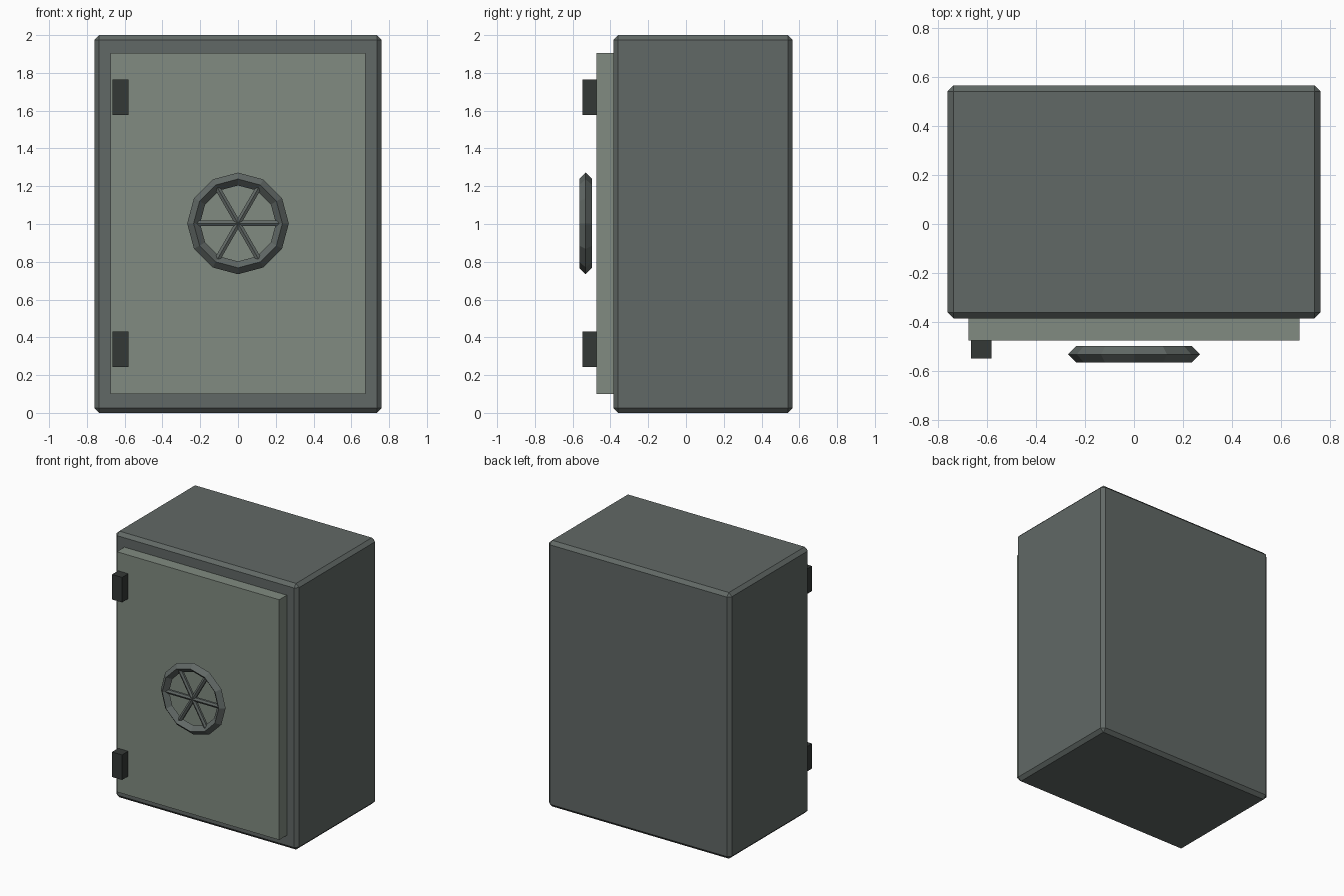
import bpy
from math import radians

if "Cube" in bpy.data.objects:
    bpy.data.objects.remove(bpy.data.objects["Cube"])


def material(name, rgb):
    m = bpy.data.materials.new(name)
    m.diffuse_color = (*rgb, 1)
    m.use_nodes = True
    m.node_tree.nodes["Principled BSDF"].inputs["Base Color"].default_value = m.diffuse_color
    return m


STEEL = material("steel", (0.12, 0.14, 0.132))
PANEL = material("door_panel", (0.22, 0.26, 0.22))
DARK = material("dark_metal", (0.034, 0.04, 0.037))


def box(name, lo, hi, mat):
    bpy.ops.mesh.primitive_cube_add(size=1, location=[(a + b) / 2 for a, b in zip(lo, hi)])
    o = bpy.context.object
    o.name = name
    o.scale = [b - a for a, b in zip(lo, hi)]
    bpy.ops.object.transform_apply(location=False, rotation=False, scale=True)
    o.data.materials.append(mat)
    return o


# Cabinet body with chamfered edges
body = box("body", (-0.76, -0.385, 0), (0.76, 0.565, 2), STEEL)
bevel = body.modifiers.new("chamfer", "BEVEL")
bevel.width = 0.025
bevel.segments = 1

# Door slab
box("door", (-0.675, -0.475, 0.1), (0.675, -0.385, 1.905), PANEL)

# Hinge blocks
for name, z in (("lower_hinge", 0.337), ("upper_hinge", 1.671)):
    box(name, (-0.664, -0.548, z - 0.094), (-0.58, -0.473, z + 0.094), DARK)

# Handwheel rim: 12-sided ring with a diamond section
WHEEL = (0, -0.531, 1.003)
bpy.ops.mesh.primitive_torus_add(major_radius=0.235, minor_radius=0.034,
                                 major_segments=12, minor_segments=4,
                                 location=WHEEL, rotation=(radians(90), 0, 0))
rim = bpy.context.object
rim.name = "wheel_rim"
rim.data.materials.append(STEEL)

# Handwheel spokes: three bars crossing at the centre
for i in range(3):
    bpy.ops.mesh.primitive_cylinder_add(vertices=6, radius=0.017, depth=0.45,
                                        location=WHEEL,
                                        rotation=(0, radians(90 + 60 * i), 0))
    spoke = bpy.context.object
    spoke.name = f"wheel_spoke_{i + 1}"
    spoke.data.materials.append(STEEL)
